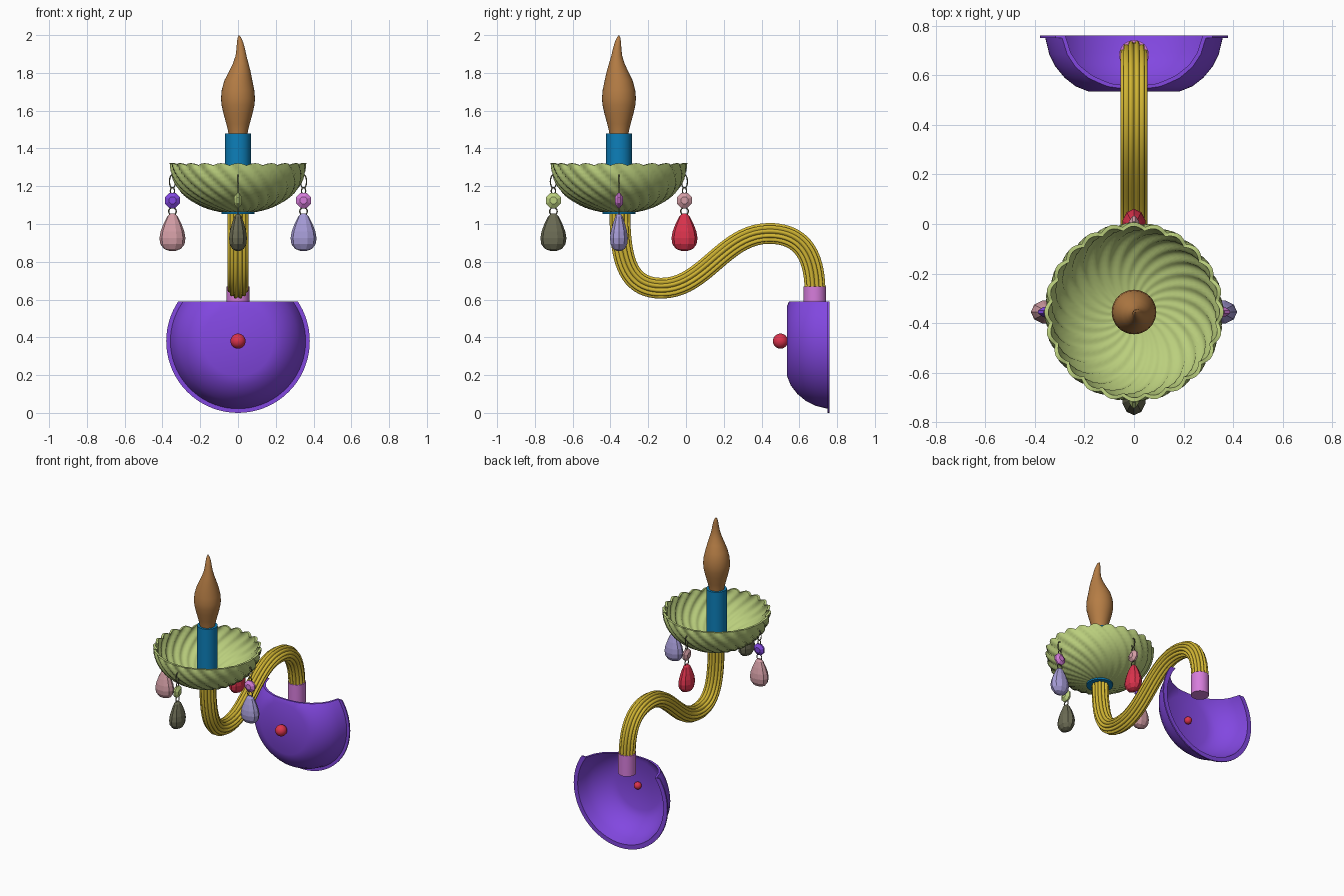
import bpy, bmesh
from math import sin, cos, pi, radians
from mathutils import Vector
from mathutils.geometry import interpolate_bezier

cube = bpy.data.objects.get("Cube")
if cube:
    bpy.data.objects.remove(cube, do_unlink=True)


def material(name, *srgb):
    rgba = [((c + .055) / 1.055) ** 2.4 for c in srgb] + [1]
    m = bpy.data.materials.new(name)
    m.use_nodes = True
    m.diffuse_color = rgba
    m.node_tree.nodes["Principled BSDF"].inputs["Base Color"].default_value = rgba
    return m


purple = material("purple", .51, .28, .88)
yellow = material("yellow", .82, .71, .20)
orchid = material("orchid", .84, .49, .86)
green = material("pale green", .73, .81, .49)
olive = material("olive grey", .42, .42, .33)
blue = material("blue", .05, .50, .73)
brown = material("brown", .71, .49, .27)
red = material("red", .86, .20, .30)
pink = material("dusty pink", .83, .62, .65)
lavender = material("lavender", .65, .61, .84)

AXIS = Vector((0, -.355, 0))      # centre line of the candle
DISH = Vector((0, 0, .38))        # centre line of the wall dish


def skin(name, rings, mat, loop=False, smooth=40, cut=None):
    """Join rings of points into one surface, closed on itself or capped."""
    bm = bmesh.new()
    vs = [[bm.verts.new(p) for p in ring] for ring in rings]
    n = len(vs[0])
    pairs = list(zip(vs, vs[1:] + vs[:1])) if loop else list(zip(vs, vs[1:]))
    for a, b in pairs:
        for i in range(n):
            j = (i + 1) % n
            bm.faces.new((a[i], a[j], b[j], b[i]))
    if not loop:
        bm.faces.new(vs[0])
        bm.faces.new(vs[-1])
    if cut is not None:           # slice off everything above this height
        geom = bm.verts[:] + bm.edges[:] + bm.faces[:]
        res = bmesh.ops.bisect_plane(bm, geom=geom, plane_co=(0, 0, cut),
                                     plane_no=(0, 0, 1), clear_outer=True)
        edges = [e for e in res["geom_cut"] if isinstance(e, bmesh.types.BMEdge)]
        bmesh.ops.edgeloop_fill(bm, edges=edges)
    bmesh.ops.recalc_face_normals(bm, faces=bm.faces[:])
    me = bpy.data.meshes.new(name)
    bm.to_mesh(me)
    bm.free()
    me.materials.append(mat)
    if smooth:
        me.shade_smooth()
        me.set_sharp_from_angle(angle=radians(smooth))
    ob = bpy.data.objects.new(name, me)
    bpy.context.collection.objects.link(ob)
    return ob


def circle(n):
    return [2 * pi * i / n for i in range(n)]


def lathe(name, profile, mat, centre, n=32, along_y=False, **kw):
    """Turn (radius, height) pairs around z, or around y."""
    rings = []
    for r, h in profile:
        r = max(r, .0008)
        rings.append([centre + (Vector((r * cos(a), h, r * sin(a))) if along_y
                                else Vector((r * cos(a), r * sin(a), h)))
                      for a in circle(n)])
    return skin(name, rings, mat, **kw)


def ball(name, radius, y, mat):
    profile = [(radius * sin(pi * k / 12), y - radius * cos(pi * k / 12))
               for k in range(13)]
    lathe(name, profile, mat, DISH, 24, along_y=True)


# Wall dish: hollow bowl facing forward, rimmed at the wall, cut flat on top
outer = [(0, .535), (.185, .535), (.235, .555), (.28, .59), (.317, .635),
         (.342, .685), (.358, .75), (.38, .75), (.38, .76)]
inner = [(.348, .76), (.33, .69), (.306, .642), (.27, .6), (.228, .566),
         (.18, .547), (0, .547)]
lathe("wall_dish", outer + inner, purple, DISH, 72, along_y=True, smooth=25, cut=.59)
ball("dish_knob", .04, .5, red)
ball("dish_inner_knob", .026, .56, red)

# Socket holding the arm
lathe("arm_socket", [(.06, .52), (.06, .67)], orchid, Vector((0, .682, 0)))

# Fluted S-shaped arm
knots = [((-.35, 1.07), (-.35, .81)), ((-.30, .66), (-.13, .66)),
         ((.10, .66), (.20, .95)), ((.61, .95), (.685, .82))]
path_2d = [(-.35, 1.07), (-.35, .81), (-.31, .66), (-.13, .66), (.10, .66),
           (.20, .95), (.44, .95), (.61, .95), (.683, .84), (.683, .64)]
path_3d = [Vector((0, y, z)) for y, z in path_2d]
path = [path_3d[0]]
for k in (0, 3, 6):
    path += interpolate_bezier(*path_3d[k:k + 4], 20)[1:]
side = Vector((1, 0, 0))
rings = []
for i, p in enumerate(path):
    tangent = (path[min(i + 1, len(path) - 1)] - path[max(i - 1, 0)]).normalized()
    up = tangent.cross(side)
    rings.append([p + (side * cos(a) + up * sin(a)) * (.046 + .011 * abs(sin(6 * a)))
                  for a in circle(72)])
skin("fluted_arm", rings, yellow, smooth=50)


# Swirled drip bowl with scalloped rim
def bowl_ring(u, scale):
    ring = []
    for a in circle(192):
        lobe = abs(sin(12 * (a + .75 * u)))
        s = scale * (.965 + .05 * lobe * min(1, u))
        ring.append(AXIS + Vector((.357 * s * sin(u) * cos(a),
                                   .357 * s * sin(u) * sin(a),
                                   1.31 - .262 * s * cos(u) + .012 * lobe * (u / 1.57) ** 4)))
    return ring


steps = [.24 + 1.33 * k / 18 for k in range(19)]
skin("drip_bowl", [bowl_ring(u, 1) for u in steps]
     + [bowl_ring(u, .955) for u in reversed(steps)], green, loop=True, smooth=50)

# Candle tube and its base plate
lathe("candle_tube", [(.068, 1.055), (.068, 1.48)], blue, AXIS)
lathe("candle_base", [(.088, 1.052), (.088, 1.066)], blue, AXIS)

# Flame bulb with a slightly bent tip
flame = lathe("flame_bulb", [(.05, 1.47), (.053, 1.495), (.062, 1.53), (.077, 1.585),
                             (.087, 1.63), (.09, 1.665), (.086, 1.71), (.074, 1.76),
                             (.056, 1.81), (.041, 1.85), (.029, 1.89), (.022, 1.93),
                             (.017, 1.96), (.010, 1.985), (0, 2.0)], brown, AXIS)
for v in flame.data.vertices:
    bend = max(0, min(1, (v.co.z - 1.75) / .25))
    v.co.x += .016 * sin(bend * pi * .9)
    v.co.y -= .012 * sin(bend * pi)


# Hanging pendants: wire hook, flat bead, small link and faceted drop
def pendant(prefix, angle, bead_mat, drop_mat):
    out = Vector((cos(angle), sin(angle), 0))
    across = Vector((-sin(angle), cos(angle), 0))
    origin = AXIS + out * .347

    def at(r, t, z):
        return origin + out * r + across * t + Vector((0, 0, z))

    def wire_loop(name, z, half_width, half_height):
        wire = .0035
        skin(prefix + name, [[at((half_width + wire * cos(b)) * cos(a), wire * sin(b),
                                 z + (half_height + wire * cos(b)) * sin(a))
                              for b in circle(6)] for a in circle(20)], olive, loop=True)

    wire_loop("_hook", 1.225, .016, .035)
    wire_loop("_hook_link", 1.175, .011, .018)
    wire_loop("_link", 1.067, .020, .020)
    skin(prefix + "_bead", [[at(r * cos(a), t, 1.125 + r * sin(a))
                             for a in [b + pi / 8 for b in circle(8)]]
                            for r, t in ((.02, -.021), (.043, -.006),
                                         (.043, .006), (.02, .021))], bead_mat, smooth=0)
    drop = [(.012, 1.055), (.028, 1.04), (.048, 1.0), (.063, .96), (.069, .925),
            (.064, .893), (.045, .868), (.015, .857)]
    skin(prefix + "_drop", [[at(r * cos(a), .72 * r * sin(a), z) for a in circle(10)]
                            for r, z in drop], drop_mat, smooth=0)


pendant("left", 0, orchid, lavender)
pendant("back", pi / 2, pink, red)
pendant("right", pi, purple, pink)
pendant("front", -pi / 2, green, olive)
